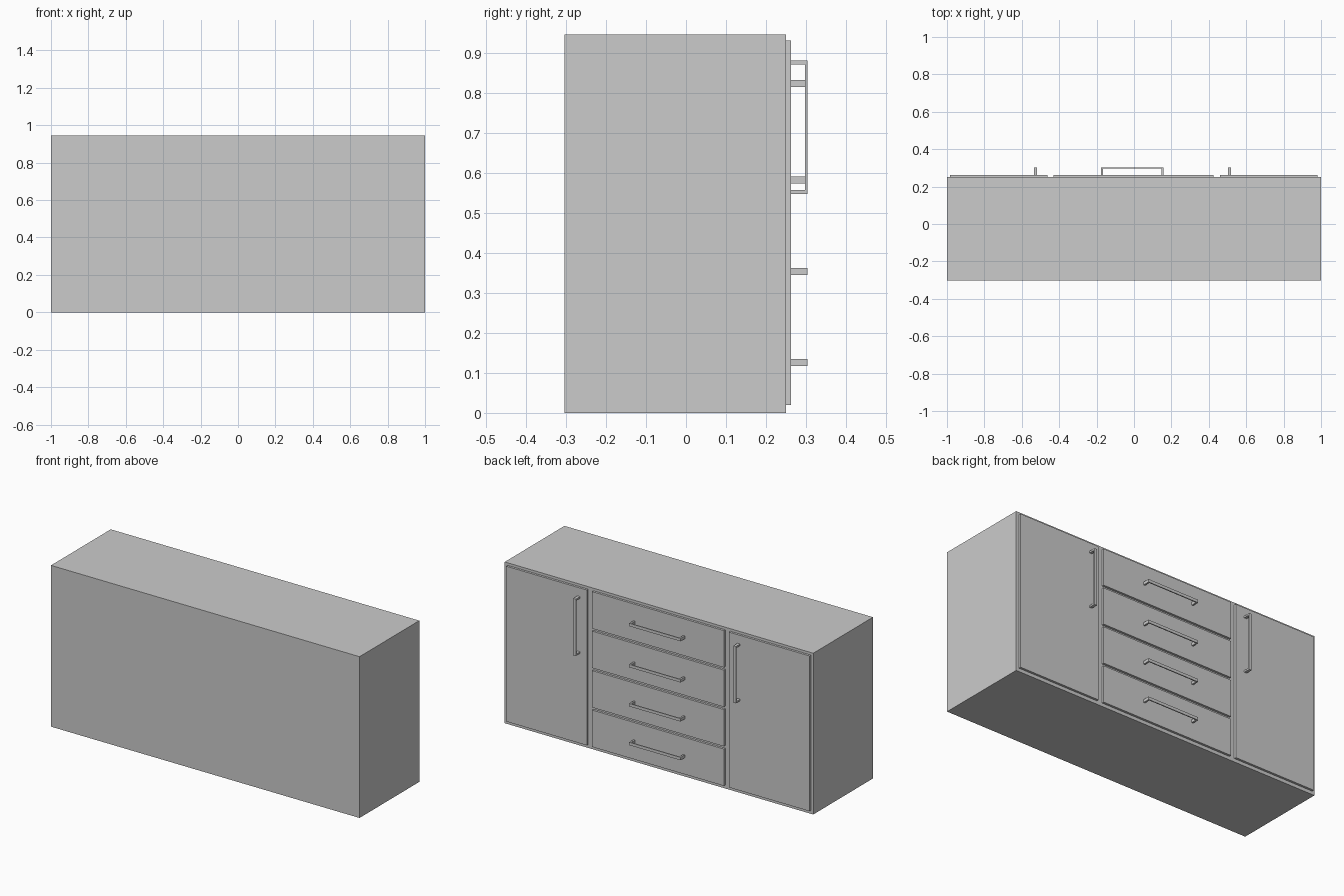
import bpy, bmesh

if "Cube" in bpy.data.objects:
    bpy.data.objects.remove(bpy.data.objects["Cube"])

BACK, FACE, FRONT, TIP = -0.303, 0.25, 0.263, 0.303   # depth levels along y


def finish(name, bm):
    bmesh.ops.recalc_face_normals(bm, faces=bm.faces)
    mesh = bpy.data.meshes.new(name)
    bm.to_mesh(mesh)
    bm.free()
    obj = bpy.data.objects.new(name, mesh)
    bpy.context.collection.objects.link(obj)
    return obj


def box(name, x, y, z):
    bm = bmesh.new()
    bmesh.ops.create_cube(bm, size=1)
    for v in bm.verts:
        v.co = [lo + (c + 0.5) * (hi - lo) for c, (lo, hi) in zip(v.co, (x, y, z))]
    return finish(name, bm)


def handle(name, x, z, length, upright, width=0.017, leg=0.01, bar=0.006):
    """U-shaped profile centred on x, z, extruded to the strap width."""
    h = length / 2
    profile = [(-h, FRONT), (-h, TIP), (h, TIP), (h, FRONT),
               (h - leg, FRONT), (h - leg, TIP - bar),
               (-h + leg, TIP - bar), (-h + leg, FRONT)]
    bm = bmesh.new()

    def place(u, y, w):
        return bm.verts.new((x + w, y, z + u) if upright else (x + u, y, z + w))

    a = [place(u, y, -width / 2) for u, y in profile]
    b = [place(u, y, width / 2) for u, y in profile]
    n = len(profile)
    for i in range(n):
        j = (i + 1) % n
        bm.faces.new((a[i], a[j], b[j], b[i]))
    # end caps: two legs and the bar
    for s in (a, b):
        bm.faces.new((s[0], s[1], s[6], s[7]))
        bm.faces.new((s[1], s[2], s[5], s[6]))
        bm.faces.new((s[2], s[3], s[4], s[5]))
    return finish(name, bm)


# Cabinet carcass
box("cabinet_body", (-1, 1), (BACK, FACE), (0, 0.945))

# Side doors with upright handles
for side, x, hx in (("left", (-0.985, -0.462), -0.527), ("right", (0.459, 0.982), 0.511)):
    box(side + "_door", x, (FACE, FRONT), (0.02, 0.93))
    handle(side + "_door_handle", hx, 0.7135, 0.333, True)

# Four central drawers with horizontal handles
HEIGHT, GAP = 0.216, 0.0153
for i, hz in enumerate((0.126, 0.353, 0.582, 0.823)):
    z = 0.02 + i * (HEIGHT + GAP)
    box(f"drawer_{i + 1}", (-0.43, 0.425), (FACE, FRONT), (z, z + HEIGHT))
    handle(f"drawer_handle_{i + 1}", -0.01, hz, 0.333, False)
